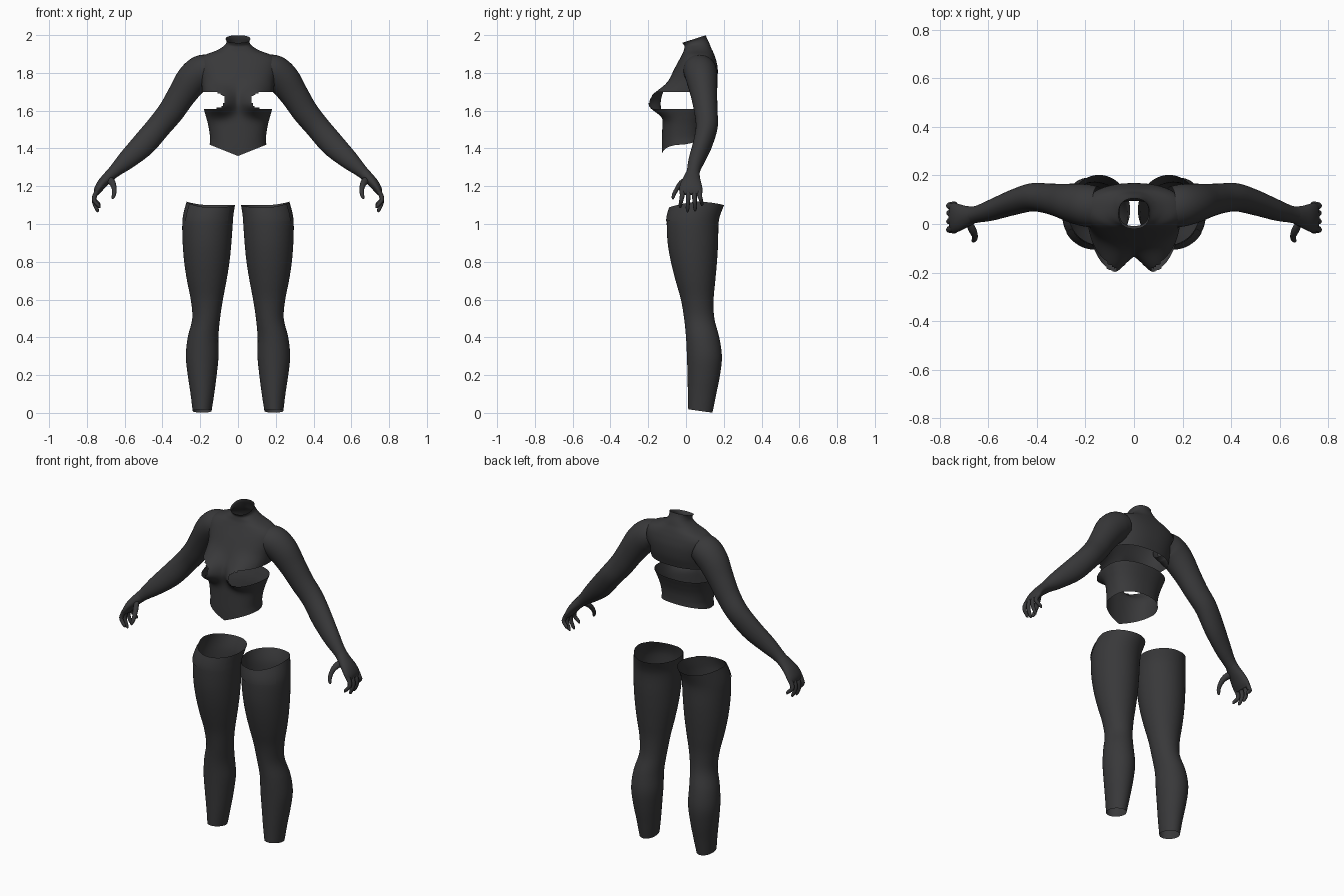
import bpy, bmesh, math
from mathutils import Vector

if "Cube" in bpy.data.objects:
    bpy.data.objects.remove(bpy.data.objects["Cube"])

mat = bpy.data.materials.new("charcoal")
mat.diffuse_color = (0.04, 0.04, 0.042, 1)
mat.use_nodes = True
mat.node_tree.nodes["Principled BSDF"].inputs["Base Color"].default_value = mat.diffuse_color


def spline(rows, sub):
    """Catmull-Rom resampling of a short table of rows."""
    out = []
    for i in range(len(rows) - 1):
        p = [rows[max(0, min(len(rows) - 1, i + k))] for k in (-1, 0, 1, 2)]
        for s in range(sub):
            t = s / sub
            out.append([0.5 * (2 * b + (c - a) * t + (2 * a - 5 * b + 4 * c - d) * t * t
                               + (3 * b - a - 3 * c + d) * t ** 3) for a, b, c, d in zip(*p)])
    out.append(list(rows[-1]))
    return out


def skin(name, rings, closed=True, keep=None, cap=False, mirror=True):
    """Skin a list of point rings, optionally dropping faces by a rule."""
    bm = bmesh.new()
    vs = [[bm.verts.new(p) for p in r] for r in rings]
    n = len(rings[0])
    for a, b in zip(vs, vs[1:]):
        for j in range(n if closed else n - 1):
            q = (a[j], a[(j + 1) % n], b[(j + 1) % n], b[j])
            c = sum((v.co for v in q), Vector()) / 4
            if keep is None or keep(c):
                bm.faces.new(q)
    if cap:
        bm.faces.new(vs[-1])
    bmesh.ops.delete(bm, geom=[v for v in bm.verts if not v.link_faces], context='VERTS')
    bmesh.ops.recalc_face_normals(bm, faces=bm.faces)
    me = bpy.data.meshes.new(name)
    bm.to_mesh(me)
    bm.free()
    me.materials.append(mat)
    me.shade_smooth()
    ob = bpy.data.objects.new(name, me)
    bpy.context.collection.objects.link(ob)
    if mirror:
        ob.modifiers.new("mirror", 'MIRROR').use_mirror_merge = False
    return ob


def angles(n, a=0.0, b=2 * math.pi, closed=True):
    return [a + (b - a) * i / (n if closed else n - 1) for i in range(n)]


def clamp(v):
    return max(0.0, min(1.0, v))


# ---- torso: rows of z, half width, front y, back y
torso_rows = [(1.42, .150, -.128, .095), (1.46, .148, -.128, .095), (1.52, .157, -.125, .10),
              (1.57, .170, -.122, .115), (1.61, .181, -.12, .13), (1.655, .186, -.118, .14),
              (1.70, .190, -.112, .15), (1.76, .195, -.09, .165), (1.82, .207, -.062, .168),
              (1.865, .207, -.038, .16), (1.895, .175, -.022, .15), (1.918, .115, -.012, .14),
              (1.945, .070, -.008, .125), (1.965, .060, -.014, .112), (1.98, .065, -.02, .105)]


def torso_point(row, t):
    z, a, yf, yb = row
    c, s = math.cos(t), math.sin(t)
    e = 2 / 2.3
    x = a * math.copysign(abs(c) ** e, c)
    y = (yf + yb) / 2 + (yb - yf) / 2 * math.copysign(abs(s) ** e, s)
    # bust
    if s < 0:
        sz = .085 if z > 1.64 else .062
        d = math.hypot((abs(x) - .105) / .082, (z - 1.64) / sz)
        y -= .093 * math.exp(-d ** 2.4) * clamp(-s * 2.2)
    # tilted neck rim and pointed lower hem
    z += (y - .045) * .32 * clamp((z - 1.93) / .05)
    hem = -.06 * (1 - clamp(abs(x) / .15)) if s < 0 else .025 * s
    z += hem * clamp((1.52 - row[0]) / .1)
    return Vector((x, y, z))


def torso_keep(c):
    if not 1.61 < c.z < 1.70:
        return True
    k = abs(c.z - 1.655) / .045
    return c.y < -.05 and abs(c.x) < .075 + .05 * k ** 4


skin("torso", [[torso_point(r, t) for t in angles(112)] for r in spline(torso_rows, 6)],
     keep=torso_keep, mirror=False)

# ---- legs: rows of z, inner x, outer x, front y, back y
leg_rows = [(.01, .140, .240, .012, .140), (.10, .126, .251, .010, .160), (.20, .113, .266, .008, .180),
            (.30, .103, .276, .005, .190), (.40, .104, .266, .000, .176), (.50, .095, .242, -.010, .150),
            (.60, .080, .250, -.027, .146), (.70, .061, .270, -.055, .155), (.80, .045, .285, -.080, .164),
            (.90, .035, .293, -.097, .170), (1.0, .028, .295, -.102, .172), (1.05, .024, .288, -.098, .182),
            (1.10, .016, .272, -.086, .202)]


def leg_point(row, t, grow=0.0):
    z, x0, x1, y0, y1 = row
    c, s = math.cos(t), math.sin(t)
    x = (x0 + x1) / 2 + ((x1 - x0) / 2 + grow) * c
    y = (y0 + y1) / 2 + ((y1 - y0) / 2 + grow) * s
    # rim rises at the outside, ankle is cut at a slant
    rim = .018 * max(c, 0) ** 2 - .012 * max(-s, 0)
    z += rim * clamp((row[0] - 1.0) / .1)
    z -= (y - .076) * .14 * clamp((.1 - row[0]) / .09)
    return Vector((x, y, z))


leg = spline(leg_rows, 4)
skin("leg", [[leg_point(r, t) for t in angles(48)] for r in leg])

# thin overlay on the upper front of each leg
skin("hip_plate", [[leg_point(r, t, .004) for t in angles(24, 1.22 * math.pi, 1.83 * math.pi, False)]
                   for r in leg if r[0] > 1.005], closed=False)


# ---- arms and hands: rows of x, y, z, in-plane radius, radius along y
def tube(name, rows, sub=4, n=24, cap=False):
    path = spline(rows, sub)
    rings = []
    for i, (x, y, z, r, ry) in enumerate(path):
        a, b = path[max(i - 1, 0)], path[min(i + 1, len(path) - 1)]
        d = Vector((b[0] - a[0], 0, b[2] - a[2])).normalized()
        side = Vector((d.z, 0, -d.x))
        rings.append([Vector((x, y, z)) + side * (r * math.cos(t)) + Vector((0, ry * math.sin(t), 0))
                      for t in angles(n)])
    return skin(name, rings, cap=cap)


tube("arm", [(.150, .070, 1.822, .078, .085), (.195, .076, 1.805, .088, .088), (.245, .084, 1.760, .086, .082),
             (.300, .095, 1.680, .075, .070), (.355, .105, 1.595, .069, .062), (.420, .110, 1.515, .065, .058),
             (.500, .088, 1.422, .064, .052), (.585, .058, 1.342, .051, .044), (.640, .042, 1.292, .037, .036),
             (.668, .036, 1.266, .031, .035)], 5, 32)

tube("palm", [(.660, .037, 1.274, .032, .035), (.690, .030, 1.245, .029, .044), (.720, .026, 1.213, .026, .056),
              (.742, .026, 1.180, .021, .062), (.752, .028, 1.157, .012, .056)], cap=True)

# fingers: knuckle y, tip y, tip z
for name, y0, y1, zt in (("index_finger", -.020, -.030, 1.085), ("middle_finger", .012, .008, 1.063),
                         ("ring_finger", .044, .048, 1.068), ("little_finger", .072, .084, 1.095)):
    ym, zm = (y0 + y1) / 2, (1.165 + zt) / 2
    lean = .022 if zt < 1.08 else .03
    tube(name, [(.745, y0, 1.175, .013, .014), (.758, y0, 1.150, .012, .013), (.761, ym, zm, .011, .011),
                (.768 - lean, y1, zt + .012, .009, .009), (.762 - lean, y1, zt, .003, .003)], 3, 12, True)

tube("thumb", [(.690, .020, 1.240, .020, .022), (.668, -.018, 1.222, .018, .020), (.656, -.045, 1.190, .013, .014),
               (.656, -.062, 1.160, .011, .011), (.662, -.068, 1.140, .008, .008), (.665, -.069, 1.132, .003, .003)],
     3, 12, True)
